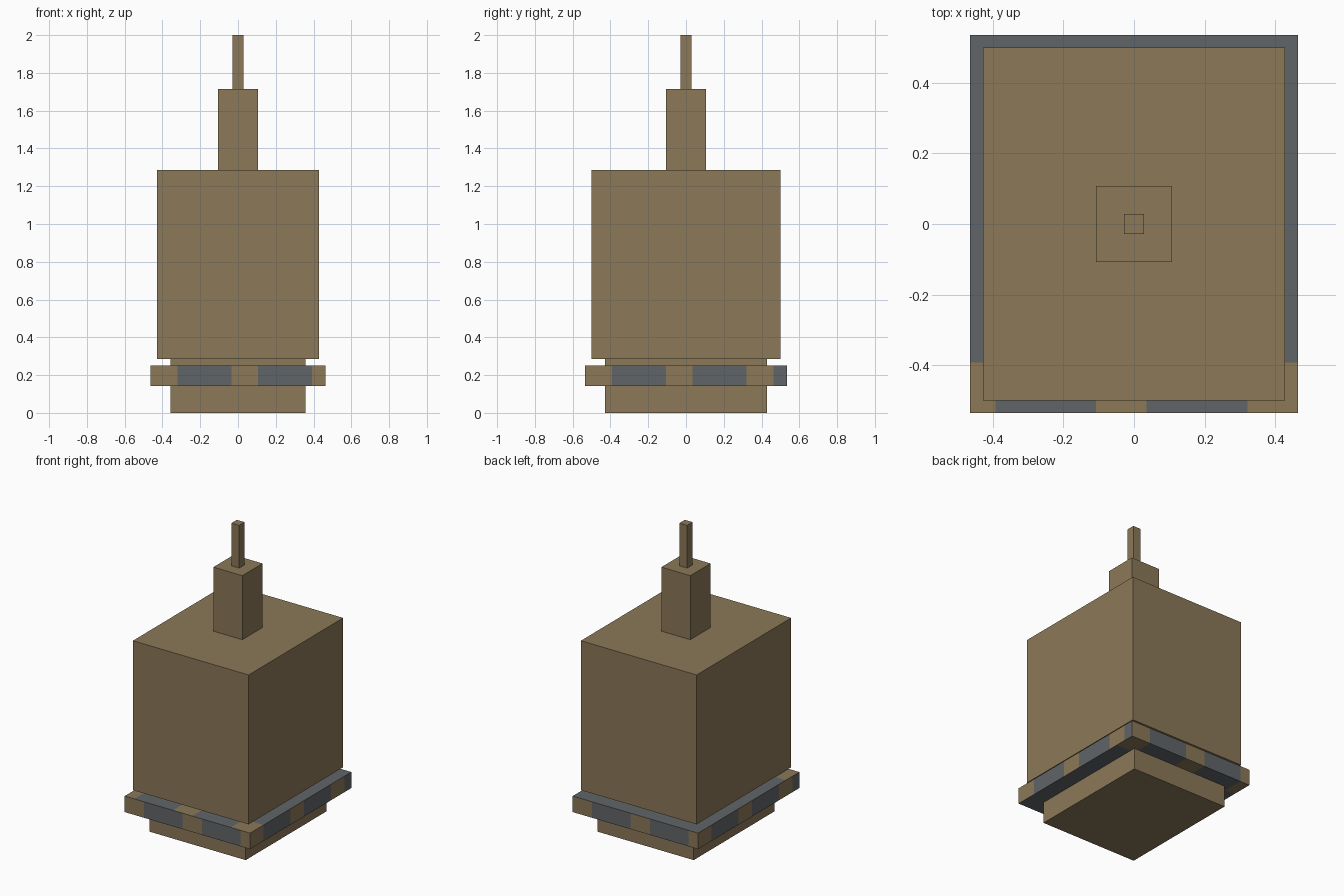
import bpy, bmesh

if "Cube" in bpy.data.objects:
    bpy.data.objects.remove(bpy.data.objects["Cube"])

U = 1 / 14  # base grid unit


def srgb(r, g, b):
    f = lambda c: c / 12.92 if c <= 0.04045 else ((c + 0.055) / 1.055) ** 2.4
    return (f(r / 255), f(g / 255), f(b / 255), 1)


def material(name, colour):
    m = bpy.data.materials.new(name)
    m.diffuse_color = colour
    m.use_nodes = True
    m.node_tree.nodes["Principled BSDF"].inputs["Base Color"].default_value = m.diffuse_color
    return m


tan = material("tan", srgb(139, 120, 88))
grey = material("slate_grey", srgb(97, 101, 104))


def box(name, w, d, z0, z1, mats):
    """Box centred on the z axis, sizes in grid units."""
    bm = bmesh.new()
    bmesh.ops.create_cube(bm, size=1)
    for v in bm.verts:
        v.co = (v.co.x * w * U, v.co.y * d * U, (z0 if v.co.z < 0 else z1) * U)
    mesh = bpy.data.meshes.new(name)
    bm.to_mesh(mesh)
    bm.free()
    ob = bpy.data.objects.new(name, mesh)
    bpy.context.collection.objects.link(ob)
    for m in mats:
        mesh.materials.append(m)
    return ob


# Plain stacked parts
box("base", 10, 12, 0, 4, [tan])
box("body", 12, 14, 4, 18, [tan])
box("neck", 3, 3, 18, 24, [tan])
box("tip", 0.8, 0.8, 24, 28, [tan])

# Collar with a striped rim
W, D = 13, 15
collar = box("striped_collar", W, D, 2, 3.5, [tan, grey])
bm = bmesh.new()
bm.from_mesh(collar.data)
for axis, size in ((0, W), (1, D)):
    for i in range(1, size):
        co, no = [0, 0, 0], [0, 0, 0]
        co[axis], no[axis] = (i - size / 2) * U, 1
        bmesh.ops.bisect_plane(bm, geom=bm.verts[:] + bm.edges[:] + bm.faces[:],
                               plane_co=co, plane_no=no)
bm.normal_update()
for f in bm.faces:
    c, n = f.calc_center_median(), f.normal
    x, y = c.x / U + W / 2, c.y / U + D / 2
    # Distance along each face, counted from where its stripes begin
    if abs(n.y) > 0.5:
        run, striped = (x if n.y < 0 else W - x), True
    elif abs(n.x) > 0.5:
        run, striped = (y if n.x > 0 else D - y), True
    else:
        run, striped = W - x, (y < 2 if n.z > 0 else y > D - 2)
    f.material_index = 0 if striped and run % 6 < 2 else 1
# Merge the cells of each colour again
bmesh.ops.dissolve_limit(bm, angle_limit=0.01, verts=bm.verts[:], edges=bm.edges[:],
                         delimit={'MATERIAL'})
bm.to_mesh(collar.data)
bm.free()
